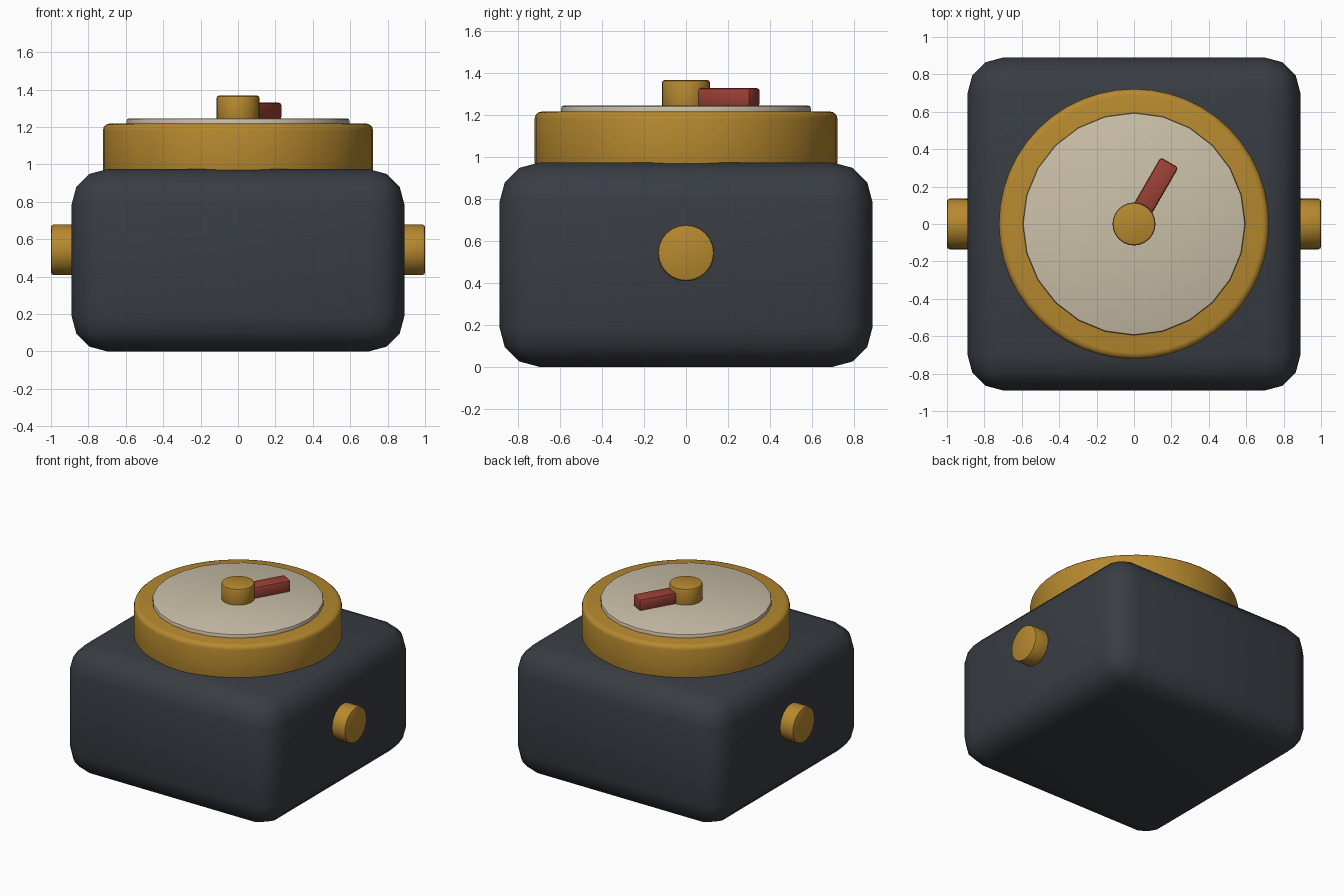
import bpy
import math
from mathutils import Vector

cube = bpy.data.objects.get("Cube")
if cube:
    bpy.data.objects.remove(cube, do_unlink=True)


def material(name, rgb):
    mat = bpy.data.materials.new(name)
    mat.use_nodes = True
    mat.diffuse_color = (*rgb, 1)
    mat.node_tree.nodes["Principled BSDF"].inputs["Base Color"].default_value = (*rgb, 1)
    return mat


slate = material("dark slate", (0.040, 0.047, 0.057))
brass = material("brass", (0.47, 0.25, 0.028))
cream = material("cream", (0.59, 0.52, 0.39))
red = material("brick red", (0.33, 0.052, 0.037))


def finish(name, mat, bevel, segments):
    """Name and colour the active object, round its edges and shade it smooth."""
    obj = bpy.context.object
    obj.name = name
    obj.data.materials.append(mat)
    bpy.ops.object.transform_apply(location=False, rotation=False, scale=True)
    mod = obj.modifiers.new("rounded edges", 'BEVEL')
    mod.width = bevel
    mod.segments = segments
    mod.limit_method = 'ANGLE'
    mod.angle_limit = math.radians(40)
    bpy.ops.object.modifier_apply(modifier=mod.name)
    bpy.ops.object.shade_smooth_by_angle(angle=math.radians(40))
    return obj


def box(name, mat, centre, size, bevel, segments, turn=0):
    bpy.ops.mesh.primitive_cube_add(size=1, location=centre, rotation=(0, 0, turn))
    bpy.context.object.scale = size
    return finish(name, mat, bevel, segments)


def cylinder(name, mat, start, end, radius, sides, bevel, segments=2):
    a, b = Vector(start), Vector(end)
    turn = Vector((0, 0, 1)).rotation_difference(b - a).to_euler()
    bpy.ops.mesh.primitive_cylinder_add(vertices=sides, radius=radius, depth=(b - a).length,
                                        location=(a + b) / 2, rotation=turn)
    return finish(name, mat, bevel, segments)


# Rounded housing
box("housing", slate, (0, 0, 0.487), (1.78, 1.78, 0.974), 0.19, 3)

# Bezel and dial face stacked on top
cylinder("bezel", brass, (0, 0, 0.94), (0, 0, 1.217), 0.722, 48, 0.033, 3)
cylinder("dial_face", cream, (0, 0, 1.18), (0, 0, 1.245), 0.595, 24, 0.01)

# Pointer and its hub
angle = math.radians(30)
reach = 0.23
box("pointer", red, (reach * math.sin(angle), reach * math.cos(angle), 1.285),
    (0.11, 0.3, 0.09), 0.015, 2, -angle)
cylinder("hub", brass, (0, 0, 1.22), (0, 0, 1.367), 0.115, 24, 0.012)

# Side knobs
for side, label in ((1, "left"), (-1, "right")):
    cylinder(label + "_knob", brass, (side * 0.8, 0, 0.543), (side, 0, 0.543), 0.135, 24, 0.014)
